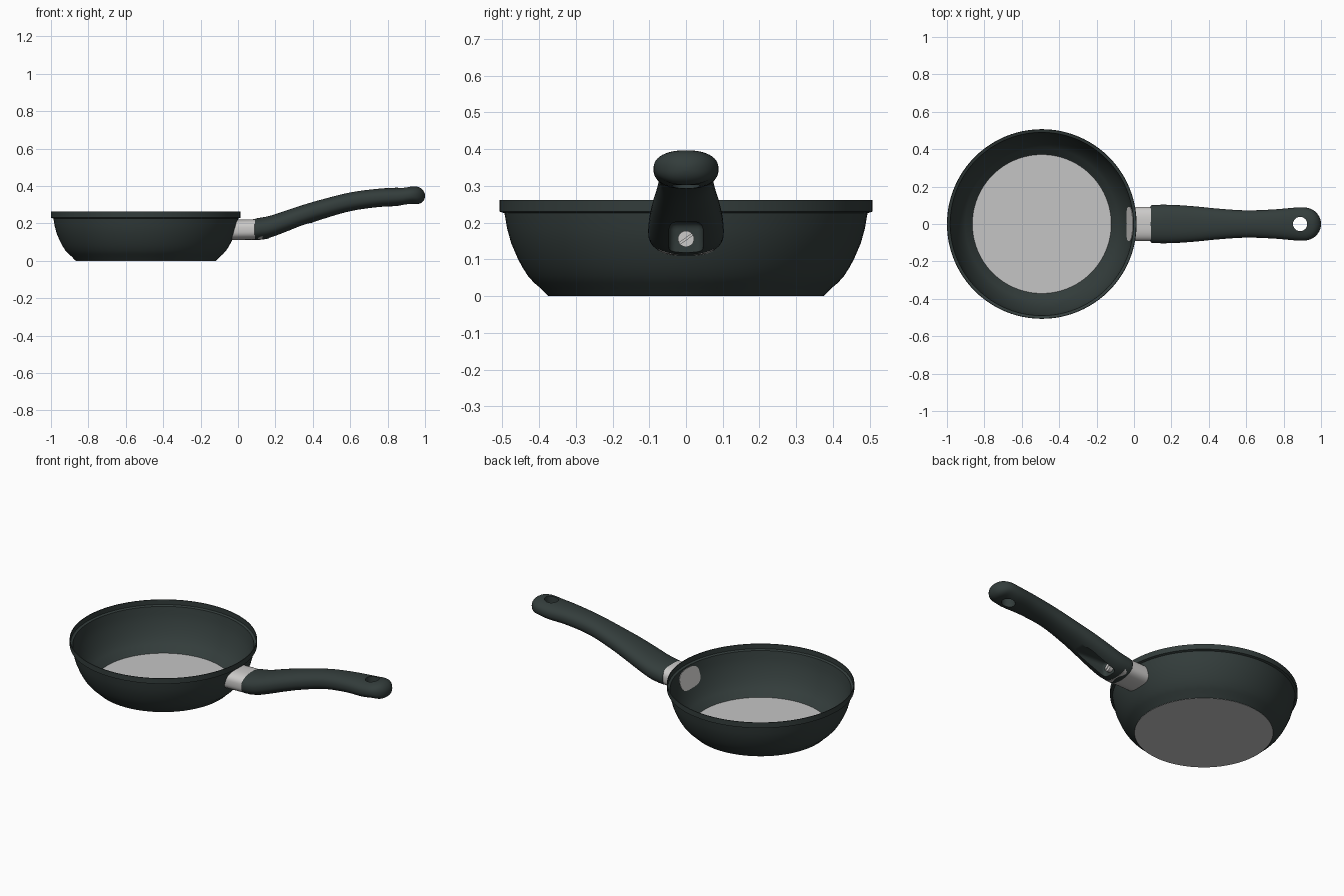
import bpy, bmesh, math
from mathutils import Vector

if "Cube" in bpy.data.objects:
    bpy.data.objects.remove(bpy.data.objects["Cube"])

CX = -0.493  # centre of the pan bowl


def material(name, rgb):
    m = bpy.data.materials.new(name)
    m.diffuse_color = (*rgb, 1)
    m.use_nodes = True
    m.node_tree.nodes["Principled BSDF"].inputs["Base Color"].default_value = m.diffuse_color
    return m


COATING = material("dark green coating", (0.033, 0.046, 0.044))
METAL = material("brushed metal", (0.60, 0.59, 0.58))
BASE = material("grey base", (0.56, 0.56, 0.56))


def finish(bm, name, mat):
    bmesh.ops.recalc_face_normals(bm, faces=bm.faces)
    me = bpy.data.meshes.new(name)
    bm.to_mesh(me)
    bm.free()
    ob = bpy.data.objects.new(name, me)
    bpy.context.collection.objects.link(ob)
    me.materials.append(mat)
    return ob


def activate(ob):
    bpy.ops.object.select_all(action='DESELECT')
    ob.select_set(True)
    bpy.context.view_layer.objects.active = ob


def smooth(ob, angle=35):
    activate(ob)
    bpy.ops.object.shade_smooth_by_angle(angle=math.radians(angle))


def loft(rings, name, mat, closed=False, caps=True):
    """Skin a list of equal-length point rings."""
    bm = bmesh.new()
    vs = [[bm.verts.new(p) for p in r] for r in rings]
    n = len(rings[0])
    pairs = list(zip(vs, vs[1:])) + ([(vs[-1], vs[0])] if closed else [])
    for a, b in pairs:
        for i in range(n):
            j = (i + 1) % n
            bm.faces.new((a[i], a[j], b[j], b[i]))
    if caps and not closed:
        bm.faces.new(vs[0])
        bm.faces.new(vs[-1])
    return finish(bm, name, mat)


def cylinder(name, mat, r, depth, loc, axis='Z', seg=48):
    rot = (0, math.pi / 2, 0) if axis == 'X' else (0, 0, 0)
    bpy.ops.mesh.primitive_cylinder_add(vertices=seg, radius=r, depth=depth, location=loc, rotation=rot)
    ob = bpy.context.object
    ob.name = name
    ob.data.materials.append(mat)
    return ob


def box(name, mat, size, loc, bevel=0):
    bm = bmesh.new()
    bmesh.ops.create_cube(bm, size=1)
    bmesh.ops.scale(bm, vec=size, verts=bm.verts)
    if bevel:
        bmesh.ops.bevel(bm, geom=bm.edges[:], offset=bevel, segments=4, affect='EDGES', profile=0.5)
    bmesh.ops.translate(bm, vec=loc, verts=bm.verts)
    return finish(bm, name, mat)


def cut(ob, cutter):
    activate(ob)
    mod = ob.modifiers.new("cut", 'BOOLEAN')
    mod.operation, mod.solver, mod.object = 'DIFFERENCE', 'EXACT', cutter
    bpy.ops.object.modifier_apply(modifier=mod.name)
    bpy.data.objects.remove(cutter)


def curve(stations, x):
    """Catmull-Rom value lookup along x for tuples (x, a, b, ...)."""
    k = 0
    while k < len(stations) - 2 and x > stations[k + 1][0]:
        k += 1
    p1, p2 = Vector(stations[k]), Vector(stations[k + 1])
    p0 = Vector(stations[k - 1]) if k else p1
    p3 = Vector(stations[k + 2]) if k + 2 < len(stations) else p2
    h = p2[0] - p1[0]
    t = (x - p1[0]) / h
    m1, m2 = (p2 - p0) * (h / (p2[0] - p0[0])), (p3 - p1) * (h / (p3[0] - p1[0]))
    return (p1 * (2*t**3 - 3*t*t + 1) + m1 * (t**3 - 2*t*t + t)
            + p2 * (3*t*t - 2*t**3) + m2 * (t**3 - t*t))


def oval(hw, hh, e=2.5, n=48):
    """Superellipse outline as (y, z) pairs."""
    pts = []
    for i in range(n):
        a = 2 * math.pi * i / n
        c, s = math.cos(a), math.sin(a)
        pts.append((hw * math.copysign(abs(c) ** (2 / e), c), hh * math.copysign(abs(s) ** (2 / e), s)))
    return pts


# Bowl: thin turned wall, outside up and inside down
wall = [(0.022, 0.396), (0.036, 0.413), (0.055, 0.430), (0.08, 0.446), (0.105, 0.459),
        (0.145, 0.476), (0.185, 0.487), (0.226, 0.494)]
T = 0.004
outer = [(0.374, 0), (0.384, 0.009)] + [(r, z) for z, r in wall] + [(0.507, 0.230), (0.507, 0.262)]
inner = [(0.503, 0.262), (0.503, 0.233)] + [(r - T, z + 0.002) for z, r in reversed(wall)]
inner += [(0.381, 0.012), (0.370, 0.003)]
N = 96
rings = [[(CX + r * math.cos(2 * math.pi * i / N), r * math.sin(2 * math.pi * i / N), z)
          for i in range(N)] for r, z in outer + inner]
smooth(loft(rings, "pan_bowl", COATING, closed=True), 40)

# Base disc
cylinder("pan_base", BASE, 0.375, 0.004, (CX, 0, 0.002), seg=N)

# Metal collar, inner end following the bowl wall and just breaking through it
section = oval(0.092, 0.055, 2.8)
start = []
for y, z in section:
    r = curve(wall, 0.165 + z)[1] - 0.007
    start.append((CX + math.sqrt(r * r - y * y), y, 0.165 + z))
end = [(0.13, y, 0.168 + z) for y, z in section]
smooth(loft([start, end], "handle_collar", METAL))

# Handle: stations of x, centre height, half width, half height
stations = [(0.09, 0.167, 0.102, 0.058), (0.17, 0.180, 0.103, 0.060), (0.25, 0.207, 0.100, 0.059),
            (0.35, 0.243, 0.092, 0.056), (0.45, 0.275, 0.082, 0.053), (0.60, 0.315, 0.073, 0.050),
            (0.75, 0.336, 0.078, 0.049), (0.87, 0.343, 0.088, 0.049), (0.93, 0.350, 0.088, 0.047),
            (1.0, 0.347, 0.088, 0.048)]
xs = [0.088, 0.092, 0.10] + [0.10 + 0.8 * i / 40 for i in range(1, 41)]
xs += [0.91 + 0.09 * math.sin(math.pi / 2 * i / 14) for i in range(1, 14)] + [0.9998]
rings = []
for x in xs:
    _, zc, hw, hh = curve(stations, max(x, 0.09))
    if x < 0.1:
        f = 0.93 if x < 0.09 else 0.98
        hw, hh = hw * f, hh * f
    if x > 0.91:
        hw *= math.sqrt(1 - ((x - 0.91) / 0.09) ** 2)
    if x > 0.95:
        hh *= math.sqrt(1 - ((x - 0.95) / 0.05) ** 2)
    rings.append([(x, y, zc + z) for y, z in oval(hw, hh, 2.3)])
handle = loft(rings, "handle", COATING)

# Hanging hole and screw pocket under the handle
cut(handle, cylinder("hole_cutter", COATING, 0.038, 0.4, (0.888, 0, 0.35)))
cut(handle, box("pocket_cutter", COATING, (0.26, 0.092, 0.16), (0.295, 0, 0.122), 0.02))
smooth(handle, 40)

# Screw with a slanted slot inside the pocket
screw = cylinder("handle_screw", METAL, 0.022, 0.03, (0.172, 0, 0.156), 'X', 24)
slot = box("slot_cutter", METAL, (0.012, 0.06, 0.005), (0, 0, 0))
slot.location, slot.rotation_euler = (0.187, 0, 0.156), (math.radians(35), 0, 0)
bpy.context.view_layer.update()
cut(screw, slot)
smooth(screw)
